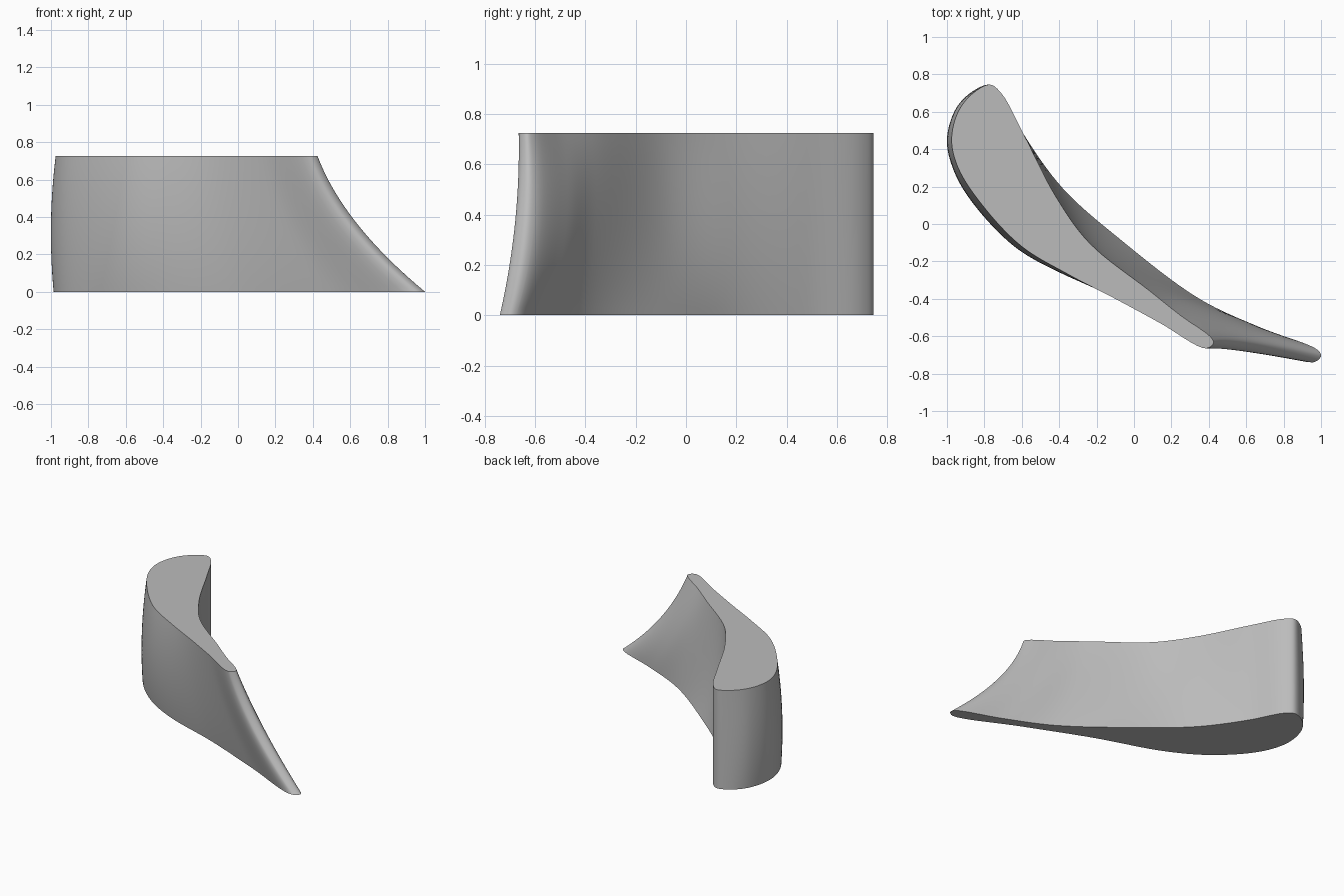
import bpy
import bmesh
from mathutils import Vector

HEIGHT = 0.725
LAYERS = 24
STEPS = 8

cube = bpy.data.objects.get("Cube")
if cube:
    bpy.data.objects.remove(cube, do_unlink=True)

# Airfoil sections: thin edge, front side, round nose, tip, hollow back side
ROOT = [(.955, -.74), (.5, -.55), (.04, -.36), (-.42, -.2), (-.68, -.05),
        (-.88, .15), (-.965, .31), (-.985, .46), (-.94, .62), (-.86, .71),
        (-.77, .745), (-.71, .7), (-.59, .48), (-.38, .19), (-.07, -.085),
        (.35, -.4), (.68, -.555), (.98, -.672), (1, -.705)]
MIDDLE = [(.59, -.68), (.27, -.53), (-.06, -.385), (-.4, -.255), (-.64, -.12),
          (-.85, .1), (-.96, .28), (-1, .45), (-.95, .62), (-.86, .71),
          (-.77, .745), (-.71, .7), (-.59, .48), (-.41, .18), (-.2, -.08),
          (.2, -.36), (.42, -.475), (.62, -.6), (.637, -.64)]
TIP = [(.385, -.665), (.14, -.53), (-.1, -.4), (-.35, -.27), (-.6, -.12),
       (-.81, .1), (-.94, .3), (-.975, .45), (-.94, .6), (-.86, .7),
       (-.77, .745), (-.71, .7), (-.59, .48), (-.42, .15), (-.24, -.1),
       (.08, -.355), (.25, -.49), (.41, -.605), (.425, -.635)]


def smooth_loop(points):
    """Closed centripetal spline through the given points."""
    pts = [Vector(p) for p in points]
    count = len(pts)
    result = []
    for i in range(count):
        a, b, c, d = (pts[(i + k) % count] for k in (-1, 0, 1, 2))
        ta = 0
        tb = ta + (b - a).length ** 0.5
        tc = tb + (c - b).length ** 0.5
        td = tc + (d - c).length ** 0.5
        for s in range(STEPS):
            t = tb + (tc - tb) * s / STEPS
            ab = a.lerp(b, (t - ta) / (tb - ta))
            bc = b.lerp(c, (t - tb) / (tc - tb))
            cd = c.lerp(d, (t - tc) / (td - tc))
            abc = ab.lerp(bc, (t - ta) / (tc - ta))
            bcd = bc.lerp(cd, (t - tb) / (td - tb))
            result.append(abc.lerp(bcd, (t - tb) / (tc - tb)))
    return result


def blend(root, middle, tip, t):
    """Quadratic sweep through the three sections."""
    return (root * (2 * (t - 0.5) * (t - 1))
            + middle * (4 * t * (1 - t))
            + tip * (2 * t * (t - 0.5)))


# Metal colour
metal = bpy.data.materials.new("plain_grey_metal")
metal.use_nodes = True
grey = (0.5, 0.5, 0.5, 1)
metal.diffuse_color = grey
metal.node_tree.nodes["Principled BSDF"].inputs["Base Color"].default_value = grey

# Blade lofted from root to tip
bm = bmesh.new()
loops = [smooth_loop(section) for section in (ROOT, MIDDLE, TIP)]
rings = []
for layer in range(LAYERS + 1):
    t = layer / LAYERS
    rings.append([bm.verts.new((*blend(r, m, p, t), HEIGHT * t))
                  for r, m, p in zip(*loops)])
size = len(rings[0])
for low, high in zip(rings, rings[1:]):
    for i in range(size):
        j = (i + 1) % size
        bm.faces.new((low[i], low[j], high[j], high[i]))

# Flat end faces
bm.faces.new(rings[0])
bm.faces.new(rings[-1])
bmesh.ops.recalc_face_normals(bm, faces=bm.faces)

mesh = bpy.data.meshes.new("blade")
bm.to_mesh(mesh)
bm.free()
mesh.materials.append(metal)
blade = bpy.data.objects.new("blade", mesh)
bpy.context.collection.objects.link(blade)

# Smooth sides with crisp end edges
bpy.ops.object.select_all(action="DESELECT")
blade.select_set(True)
bpy.context.view_layer.objects.active = blade
bpy.ops.object.shade_smooth_by_angle()
